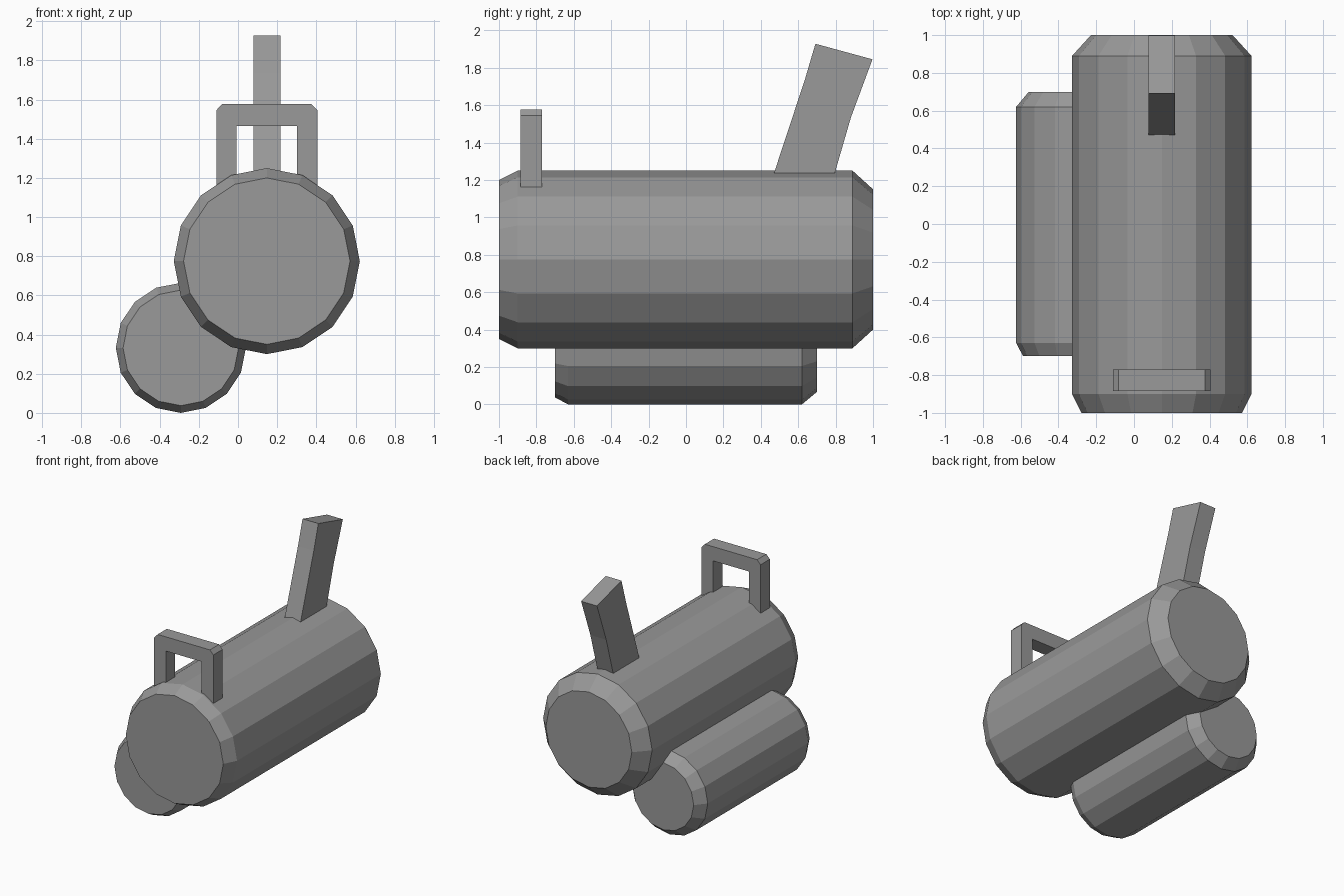
import bpy, bmesh
from math import cos, sin, tau

if "Cube" in bpy.data.objects:
    bpy.data.objects.remove(bpy.data.objects["Cube"])

# Dark grey for every part
grey = bpy.data.materials.new("dark_grey")
grey.diffuse_color = (0.32, 0.32, 0.32, 1)
grey.use_nodes = True
grey.node_tree.nodes["Principled BSDF"].inputs["Base Color"].default_value = grey.diffuse_color


def finish(name, bm):
    bmesh.ops.recalc_face_normals(bm, faces=bm.faces)
    mesh = bpy.data.meshes.new(name)
    bm.to_mesh(mesh)
    bm.free()
    mesh.materials.append(grey)
    ob = bpy.data.objects.new(name, mesh)
    bpy.context.collection.objects.link(ob)
    return ob


def tank(name, cx, cz, stations, sides=16):
    """Capped faceted body along y from (y, radius) stations."""
    bm = bmesh.new()
    rings = [[bm.verts.new((cx + r * cos(tau * i / sides), y, cz + r * sin(tau * i / sides)))
              for i in range(sides)] for y, r in stations]
    for a, b in zip(rings, rings[1:]):
        for i in range(sides):
            j = (i + 1) % sides
            bm.faces.new((a[i], a[j], b[j], b[i]))
    bm.faces.new(rings[0])
    bm.faces.new(rings[-1])
    return finish(name, bm)


def prism(name, points, offset):
    """Extrude a flat outline by an offset vector."""
    bm = bmesh.new()
    face = bm.faces.new([bm.verts.new(p) for p in points])
    ext = bmesh.ops.extrude_face_region(bm, geom=[face], use_keep_orig=True)
    verts = [v for v in ext["geom"] if isinstance(v, bmesh.types.BMVert)]
    bmesh.ops.translate(bm, verts=verts, vec=offset)
    return finish(name, bm)


# Main body and smaller side cylinder
tank("main_cylinder", 0.147, 0.775, [(-1, 0.425), (-0.9, 0.475), (0.89, 0.475), (1, 0.375)])
tank("side_cylinder", -0.292, 0.332, [(-0.7, 0.295), (-0.63, 0.332), (0.62, 0.332), (0.7, 0.265)])

# Square front loop with chamfered top corners
half = [(0.155, 1.465), (0.155, 1.16), (0.258, 1.16), (0.258, 1.545), (0.228, 1.577)]
outline = half + [(-x, z) for x, z in reversed(half)]
prism("front_loop", [(0.147 + x, -0.885, z) for x, z in outline], (0, 0.115, 0))

# Leaning rear post
post = [(0.47, 1.235), (0.795, 1.235), (0.882, 1.535), (0.997, 1.845), (0.692, 1.928), (0.635, 1.735)]
prism("rear_post", [(0.078, y, z) for y, z in post], (0.138, 0, 0))
